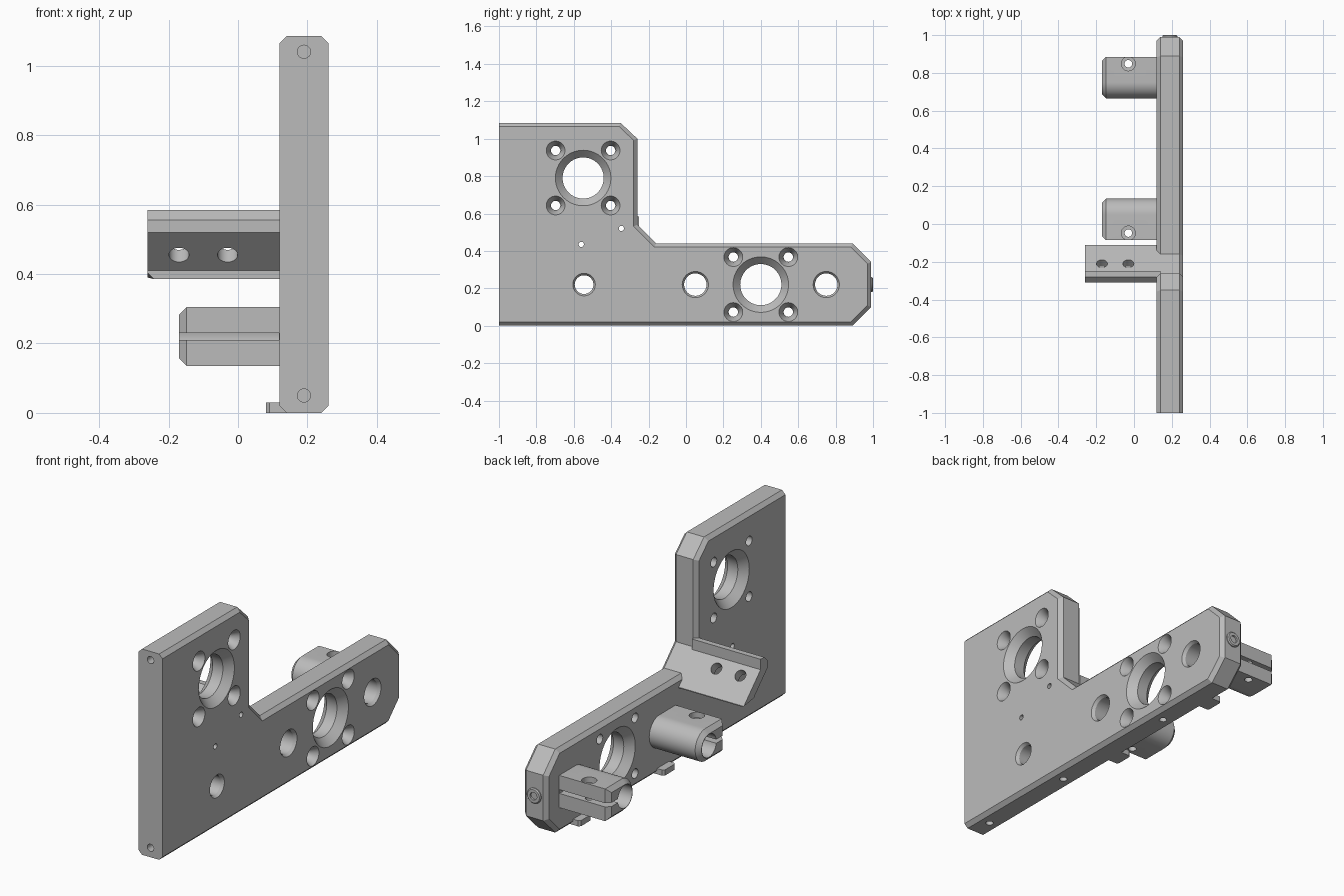
import bpy, bmesh, math
from mathutils import Vector, Matrix

if "Cube" in bpy.data.objects:
    bpy.data.objects.remove(bpy.data.objects["Cube"], do_unlink=True)

grey = bpy.data.materials.new("plain grey")
grey.use_nodes = True
colour = (0.5, 0.5, 0.5, 1)
grey.diffuse_color = colour
grey.node_tree.nodes["Principled BSDF"].inputs["Base Color"].default_value = colour

X, Y, Z = Vector((1, 0, 0)), Vector((0, 1, 0)), Vector((0, 0, 1))


def make(name, bm):
    bmesh.ops.recalc_face_normals(bm, faces=bm.faces)
    mesh = bpy.data.meshes.new(name)
    bm.to_mesh(mesh)
    bm.free()
    mesh.materials.append(grey)
    ob = bpy.data.objects.new(name, mesh)
    bpy.context.collection.objects.link(ob)
    return ob


def prism(profile, x0, x1):
    """Extrude a (y, z) outline along x."""
    bm = bmesh.new()
    face = bm.faces.new([bm.verts.new((x0, y, z)) for y, z in profile])
    ext = bmesh.ops.extrude_face_region(bm, geom=[face])["geom"]
    moved = [v for v in ext if isinstance(v, bmesh.types.BMVert)]
    bmesh.ops.translate(bm, verts=moved, vec=(x1 - x0, 0, 0))
    return bm


def chamfer(bm, size, rule):
    edges = [e for e in bm.edges if rule(*[v.co for v in e.verts])]
    bmesh.ops.bevel(bm, geom=edges, offset=size, segments=1, affect='EDGES')


def lathe(bm, profile, origin, axis, n=40):
    """Add a solid of revolution; profile is (radius, distance along axis)."""
    mat = Matrix.Translation(origin) @ Z.rotation_difference(axis).to_matrix().to_4x4()
    angles = [2 * math.pi * i / n for i in range(n)]
    rings = [[bm.verts.new(mat @ Vector((r * math.cos(a), r * math.sin(a), t)))
              for a in angles] for r, t in profile]
    for low, high in zip(rings, rings[1:]):
        for i in range(n):
            j = (i + 1) % n
            bm.faces.new((low[i], low[j], high[j], high[i]))
    bm.faces.new(rings[0])
    bm.faces.new(rings[-1])


def cut(ob, bm):
    """Subtract a mesh from an object, then discard the cutter."""
    tool = make("cutter", bm)
    tool.hide_render = True
    mod = ob.modifiers.new("cut", 'BOOLEAN')
    mod.operation, mod.solver, mod.object = 'DIFFERENCE', 'EXACT', tool
    bpy.context.view_layer.objects.active = ob
    bpy.ops.object.modifier_apply(modifier=mod.name)
    bpy.data.objects.remove(tool, do_unlink=True)


def smooth(ob):
    bpy.ops.object.select_all(action='DESELECT')
    ob.select_set(True)
    bpy.context.view_layer.objects.active = ob
    bpy.ops.object.shade_smooth_by_angle(angle=math.radians(30))


LEFT, RIGHT, MID, AXLE = 0.12, 0.26, 0.19, 0.22
parts = []

# L-shaped plate with chamfered rim
outline = [(-1, 0), (0.89, 0), (0.99, 0.1), (0.99, 0.34), (0.89, 0.44),
           (-0.16, 0.44), (-0.26, 0.54), (-0.26, 1.0), (-0.35, 1.085), (-1, 1.085)]
bm = prism(outline, LEFT, RIGHT)
chamfer(bm, 0.02, lambda a, b: abs(a.x - b.x) < 0.01 and max(a.y, b.y) > -0.99)
plate = make("side_plate", bm)
parts.append(plate)

holes = bmesh.new()
# motor openings, each with four countersunk screw holes
for y, z in ((-0.55, 0.79), (0.4, AXLE)):
    lathe(holes, [(0.158, 0.11), (0.11, 0.16), (0.11, 0.22), (0.158, 0.27)], (0, y, z), X, 64)
    for sy in (-1, 1):
        for sz in (-1, 1):
            lathe(holes, [(0.025, 0.1), (0.025, 0.2), (0.03, 0.225), (0.056, 0.27)],
                  (0, y + sy * 0.147, z + sz * 0.147), X)
# rod holes
for y, r in ((-0.545, 0.05), (0.05, 0.06), (0.75, 0.06)):
    lathe(holes, [(r, 0.1), (r, 0.245), (r + 0.017, 0.27)], (0, y, AXLE), X)
# pin holes
for y, z in ((-0.56, 0.435), (-0.345, 0.52)):
    lathe(holes, [(0.014, 0.1), (0.014, 0.3)], (0, y, z), X, 20)
# blind screw holes in the front and bottom edges
for z in (0.05, 1.04):
    lathe(holes, [(0.019, -0.1), (0.019, 0.05)], (MID, -1, z), Y, 24)
for y in (-0.89, -0.32, 0.45):
    lathe(holes, [(0.019, -0.1), (0.019, 0.04)], (MID, y, 0), Z, 24)
cut(plate, holes)

# raised ring on the back edge
bm = bmesh.new()
lathe(bm, [(0.04, 0.97), (0.04, 0.995), (0.035, 1.0)], (MID, 0, AXLE), Y)
ring = make("back_ring", bm)
bm = bmesh.new()
lathe(bm, [(0.02, 0.9), (0.02, 1.1)], (MID, 0, AXLE), Y)
cut(ring, bm)
parts.append(ring)

# slanted shelf with two holes square to its slope
section = [(-0.31, 0.52), (-0.31, 0.555), (-0.28, 0.585), (-0.25, 0.585),
           (-0.25, 0.53), (-0.11, 0.39), (-0.11, 0.385), (-0.2, 0.385), (-0.2, 0.41)]
bm = prism(section, -0.26, 0.14)
chamfer(bm, 0.018, lambda a, b: max(a.x, b.x) < -0.25 and max(a.z, b.z) < 0.387)
shelf = make("slanted_shelf", bm)
bm = bmesh.new()
for x in (-0.17, -0.03):
    lathe(bm, [(0.029, -0.2), (0.029, 0.2)], (x, -0.22, 0.48), Vector((0, 1, 1)).normalized())
cut(shelf, bm)
parts.append(shelf)

# split rod clamps, one opening backward and one forward
R = 0.085
for name, yc, way in (("back_clamp", 0.75, 1), ("middle_clamp", 0.05, -1)):
    shape = [(yc + way * 0.135, AXLE - R), (yc + way * 0.135, AXLE + R)]
    for i in range(25):
        a = math.pi / 2 + math.pi * i / 24
        shape.append((yc + way * R * math.cos(a), AXLE + R * math.sin(a)))
    bm = prism(shape, -0.17, 0.13)
    chamfer(bm, 0.022, lambda a, b: max(a.x, b.x) < -0.165)
    clamp = make(name, bm)
    bore = bmesh.new()
    lathe(bore, [(0.06, -0.3), (0.06, 0.3)], (0, yc, AXLE), X)
    cut(clamp, bore)
    y0, y1 = yc, yc + way * 0.2
    slit = [(y0, AXLE - 0.01), (y1, AXLE - 0.01), (y1, AXLE + 0.01), (y0, AXLE + 0.01)]
    cut(clamp, prism(slit, -0.3, 0.118))
    screw = bmesh.new()
    lathe(screw, [(0.02, 0.1), (0.02, 0.275), (0.037, 0.276), (0.037, 0.35)],
          (-0.03, yc + way * 0.098, 0), Z, 32)
    cut(clamp, screw)
    parts.append(clamp)

# small stop tabs along the bottom
for name, y in (("back_tab", 0.72), ("middle_tab", 0.02)):
    tab = [(y - 0.05, 0), (y + 0.05, 0), (y + 0.05, 0.03), (y - 0.05, 0.03)]
    bm = prism(tab, 0.08, 0.145)
    chamfer(bm, 0.01, lambda a, b: max(a.x, b.x) < 0.09 and abs(a.z - b.z) > 0.01)
    parts.append(make(name, bm))

for ob in parts:
    smooth(ob)
